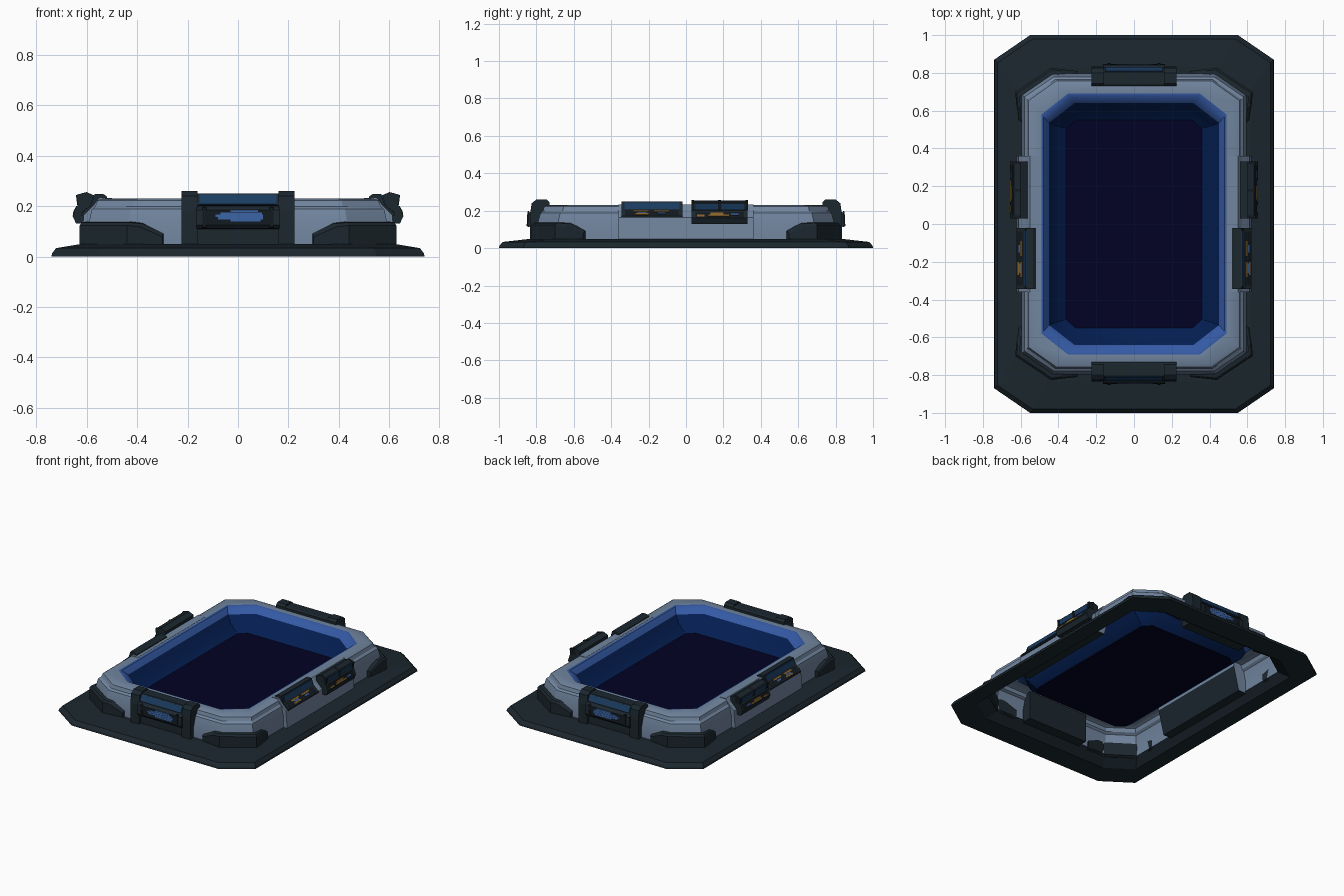
import bpy, bmesh, math
from mathutils import Vector

if "Cube" in bpy.data.objects:
    bpy.data.objects.remove(bpy.data.objects["Cube"])

def mat(name, c):
    m = bpy.data.materials.new(name)
    m.diffuse_color = (*c, 1)
    m.use_nodes = True
    m.node_tree.nodes["Principled BSDF"].inputs["Base Color"].default_value = m.diffuse_color
    return m

DARK = mat("dark slate", (.011, .020, .027))
TRIM = mat("black slate", (.006, .010, .014))
GREY = mat("light blue grey", (.165, .235, .345))
BRIGHT = mat("bright blue", (.034, .10, .37))
MID = mat("deep blue", (.0012, .013, .085))
NAVY = mat("navy floor", (.0006, .0006, .018))
GLASS = mat("blue glass", (.010, .044, .115))
GLOW = mat("light blue glow", (.045, .13, .38))
ORANGE = mat("amber lights", (.25, .125, .025))

def finish(name, bm, mats, recalc=True):
    if recalc:
        bmesh.ops.recalc_face_normals(bm, faces=bm.faces)
    me = bpy.data.meshes.new(name)
    bm.to_mesh(me)
    bm.free()
    for m in mats:
        me.materials.append(m)
    ob = bpy.data.objects.new(name, me)
    bpy.context.collection.objects.link(ob)
    return ob

def rings(name, spec, bands, mats, cap=None, closed=False):
    """Loft chamfered rectangles: spec rows are half x, half y, cut x, cut y, z."""
    bm = bmesh.new()
    loops = []
    for hx, hy, cx, cy, z in spec:
        pts = [(hx, -hy + cy), (hx, hy - cy), (hx - cx, hy), (-hx + cx, hy),
               (-hx, hy - cy), (-hx, -hy + cy), (-hx + cx, -hy), (hx - cx, -hy)]
        loops.append([bm.verts.new((x, y, z)) for x, y in pts])
    pairs = list(zip(loops, loops[1:])) + ([(loops[-1], loops[0])] if closed else [])
    for k, (a, b) in enumerate(pairs):
        for i in range(8):
            j = (i + 1) % 8
            f = bm.faces.new((a[i], a[j], b[j], b[i]))
            f.material_index = bands[k]
    if cap is not None:
        bm.faces.new(loops[-1]).material_index = cap
    return finish(name, bm, mats, closed)

def prism(name, prof, u0, u1, place, m, inner=0):
    """Extrude an outward/height profile along u; the last `inner` edges turn dark."""
    bm = bmesh.new()
    a = [bm.verts.new(place(d, z, u0)) for d, z in prof]
    b = [bm.verts.new(place(d, z, u1)) for d, z in prof]
    n = len(prof)
    for i in range(n):
        j = (i + 1) % n
        bm.faces.new((a[i], a[j], b[j], b[i])).material_index = int(i >= n - inner)
    bm.faces.new(a)
    bm.faces.new(b)
    return finish(name, bm, [m, DARK])

def plate(name, p, q, t0, t1, u0, u1, place, m, lift=.004):
    """Thin plate lying on the profile edge p-q between fractions t0 and t1."""
    p, q = Vector(p), Vector(q)
    n = Vector((p.y - q.y, q.x - p.x)).normalized()
    if n.x < 0:
        n = -n
    a, b = p.lerp(q, t0), p.lerp(q, t1)
    prism(name, [a - n * .002, b - n * .002, b + n * lift, a + n * lift], u0, u1, place, m)

# base plate ring
rings("base_plate", [(.635, .855, .165, .115, 0), (.74, 1, .19, .13, 0), (.738, .998, .19, .13, .012),
                     (.722, .98, .185, .126, .033), (.62, .83, .17, .12, .05), (.59, .785, .16, .11, .05)],
      [0] * 6, [DARK], closed=True)

# basin shell: grey outer wall and rim, blue inner walls, navy floor
basin = rings("basin", [(.595, .797, .16, .11, .045), (.595, .797, .16, .11, .12), (.58, .778, .155, .105, .188),
                        (.566, .765, .15, .105, .199), (.558, .758, .148, .105, .222), (.545, .745, .145, .105, .229),
                        (.49, .69, .14, .11, .231), (.478, .678, .14, .11, .228), (.45, .64, .135, .105, .195),
                        (.425, .615, .12, .09, .15), (.36, .55, .05, .045, .10)],
              [0, 0, 0, 0, 0, 0, 1, 1, 2, 2], [GREY, BRIGHT, MID, NAVY], cap=3)

# corner guards
path = [(.30, .81, .09), (.39, .82, .13), (.44, .826, .135), (.628, .70, .135), (.624, .64, .13), (.61, .55, .09)]
for sx in (-1, 1):
    for sy in (-1, 1):
        bm = bmesh.new()
        rows = []
        for x, y, z in path:
            co = [(x, y, .035), (x, y, z - .012), (x * .988, y * .988, z), (x * .962, y * .962, z + .003), (x * .968, y * .968, .04)]
            rows.append([bm.verts.new((sx * a, sy * b, c)) for a, b, c in co])
        for r, s in zip(rows, rows[1:]):
            for i in range(5):
                j = (i + 1) % 5
                bm.faces.new((r[i], r[j], s[j], s[i]))
        bm.faces.new(rows[0])
        bm.faces.new(rows[-1])
        finish("corner_guard", bm, [DARK])

# end consoles, front and back
for s in (-1, 1):
    def end(d, z, u, s=s):
        return (u, s * d, z)
    prism("end_console", [(.73, .04), (.73, .245), (.74, .25), (.805, .25), (.828, .205), (.82, .2), (.832, .195),
                          (.843, .185), (.847, .125), (.835, .112), (.812, .11), (.812, .04)], -.165, .165, end, DARK)
    for t in (-1, 1):
        prism("end_pillar", [(.73, .04), (.73, .245), (.745, .26), (.80, .26), (.825, .24), (.834, .18), (.834, .04)],
              t * .16, t * .225, end, DARK)
    plate("end_glass", (.805, .25), (.828, .205), .12, .95, -.152, .152, end, GLASS)
    # raised frame and glowing display lines
    for k in (-1, 1):
        prism("display_frame", [(.84, .112), (.84, .2), (.848, .194), (.852, .118)], k * .125, k * .14, end, TRIM)
    plate("display", (.847, .125), (.843, .185), 0, 1, -.125, .125, end, TRIM, .001)
    for i, (a, b) in enumerate([(-.03, .08), (-.07, .095), (-.09, .1), (-.08, .1), (-.03, .09)]):
        z = .185 - i * .0095
        plate("display_line", (.846, z), (.846, z - .009), 0, 1, a, b, end, GLOW, .002)

# side housings with two consoles each
for s in (-1, 1):
    def side(d, z, u, s=s):
        return (s * d, u, z)
    prism("side_housing", [(.50, .20), (.50, .232), (.55, .234), (.572, .205), (.612, .165), (.622, .05), (.622, .04),
                           (.54, .04)], -.36, .36, side, GREY, 2)
    near = [(.52, .20), (.52, .238), (.535, .248), (.568, .248), (.582, .206), (.622, .172), (.622, .163), (.60, .163)]
    far = [(.565, .17), (.565, .24), (.60, .255), (.634, .246), (.639, .24), (.632, .205), (.642, .2), (.656, .16),
           (.642, .13), (.60, .13)]
    prism("side_console_near", near, -.345, -.02, side, DARK)
    prism("side_console_far", far, .03, .33, side, DARK)
    # console glass and displays
    plate("near_glass", near[3], near[4], .15, .95, -.33, -.035, side, GLASS)
    plate("near_display", near[4], near[5], .08, .92, -.325, -.04, side, TRIM, .001)
    for a, b in ((.05, .17), (.19, .31)):
        plate("far_glass", far[4], far[5], .08, .92, a, b, side, GLASS, .003)
    plate("far_display", far[6], far[7], .08, .95, .05, .31, side, TRIM, .001)
    for a, b, t, m in ((-.28, -.20, .2, ORANGE), (-.26, -.21, .42, GLOW), (-.27, -.20, .64, ORANGE),
                       (-.17, -.09, .2, ORANGE), (-.15, -.11, .5, GLOW)):
        plate("near_lights", near[4], near[5], t, t + .2, a, b, side, m, .003)
    for a, b, t, m in ((.06, .10, .55, ORANGE), (.12, .23, .52, ORANGE), (.13, .20, .28, ORANGE), (.24, .28, .4, GLOW)):
        plate("far_lights", far[6], far[7], t, t + .23, a, b, side, m, .003)
    # slim dividers framing the far console glass
    for u in (.03, .172, .318):
        prism("far_console_rib", [(.60, .256), (.643, .244), (.638, .205), (.60, .205)], u, u + .014, side, TRIM)

# soft shading on the basin only
bpy.context.view_layer.objects.active = basin
basin.select_set(True)
bpy.ops.object.shade_smooth_by_angle(angle=math.radians(28))
